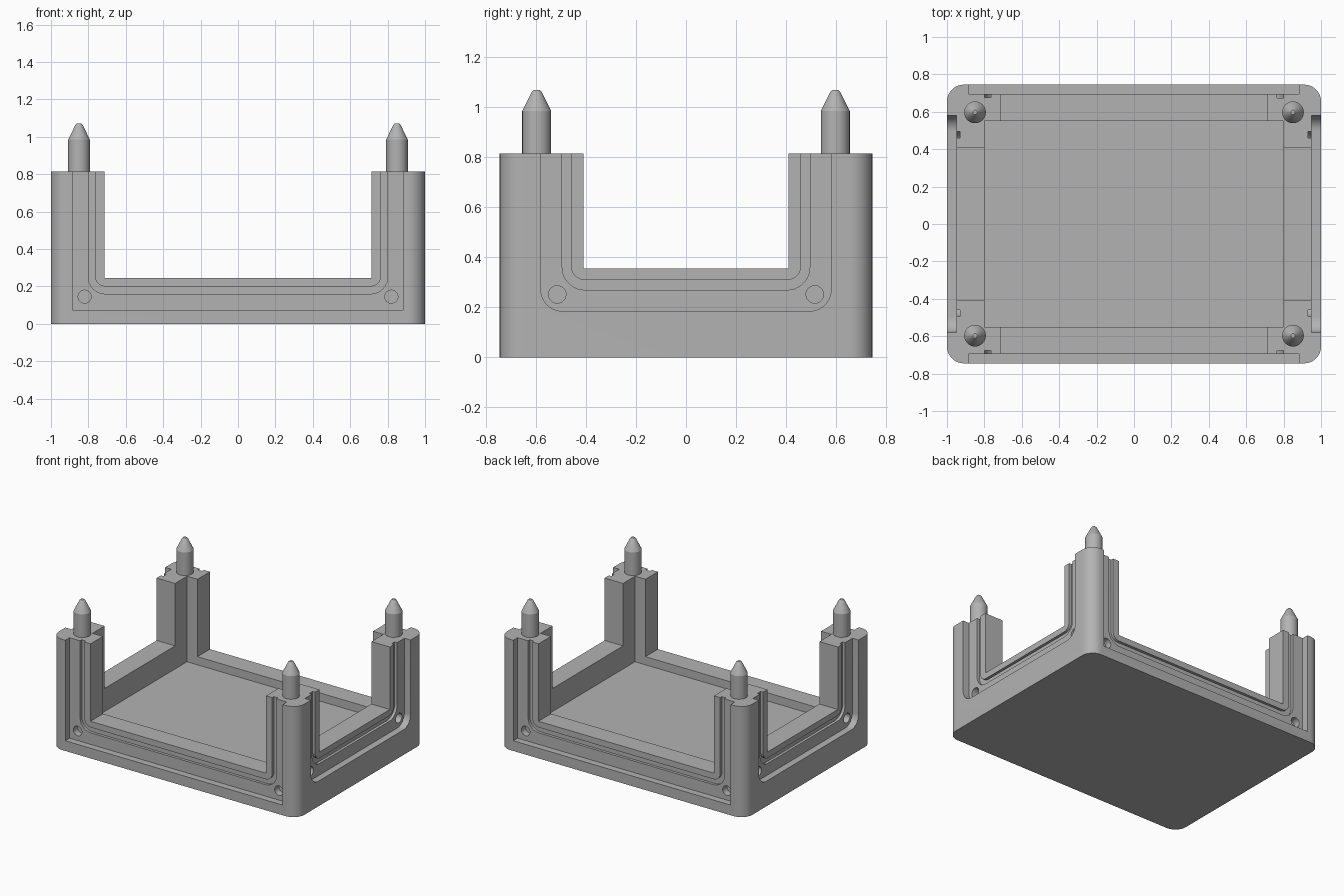
import bpy, bmesh, math
from mathutils import Matrix

if "Cube" in bpy.data.objects:
    bpy.data.objects.remove(bpy.data.objects["Cube"])

HX, HY, TOP = 1.0, 0.745, 0.815   # half length, half width, post height

grey = bpy.data.materials.new("light grey")
grey.diffuse_color = (0.45, 0.45, 0.45, 1)
grey.use_nodes = True
grey.node_tree.nodes["Principled BSDF"].inputs["Base Color"].default_value = grey.diffuse_color


def prism(name, pts, depth, matrix=Matrix()):
    """Extrude a 2D outline by depth along local z, then place it."""
    bm = bmesh.new()
    face = bm.faces.new([bm.verts.new((x, y, 0)) for x, y in pts])
    ext = bmesh.ops.extrude_face_region(bm, geom=[face])["geom"]
    bmesh.ops.translate(bm, vec=(0, 0, depth),
                        verts=[v for v in ext if isinstance(v, bmesh.types.BMVert)])
    bmesh.ops.transform(bm, matrix=matrix, verts=bm.verts)
    bmesh.ops.recalc_face_normals(bm, faces=bm.faces)
    me = bpy.data.meshes.new(name)
    bm.to_mesh(me)
    bm.free()
    me.materials.append(grey)
    ob = bpy.data.objects.new(name, me)
    bpy.context.collection.objects.link(ob)
    return ob


def arc(cx, cy, r, start, end, n=10):
    return [(cx + r * math.cos(math.radians(start + (end - start) * i / n)),
             cy + r * math.sin(math.radians(start + (end - start) * i / n)))
            for i in range(n + 1)]


def rect(hx, z0, z1):
    return [(-hx, z0), (hx, z0), (hx, z1), (-hx, z1)]


def u_path(w, z, r, top=1.0):
    """Open U line with rounded lower corners, left top to right top."""
    if r == 0:
        return [(-w, top), (-w, z), (w, z), (w, top)]
    return ([(-w, top)] + arc(-w + r, z + r, r, 180, 270)
            + arc(w - r, z + r, r, 270, 360) + [(w, top)])


def activate(ob):
    bpy.ops.object.select_all(action='DESELECT')
    ob.select_set(True)
    bpy.context.view_layer.objects.active = ob


def cut(ob, cutter):
    activate(ob)
    mod = ob.modifiers.new("cut", 'BOOLEAN')
    mod.operation, mod.solver, mod.object = 'DIFFERENCE', 'EXACT', cutter
    bpy.ops.object.modifier_apply(modifier=mod.name)
    bpy.data.objects.remove(cutter)


# Base block with rounded vertical corners
R = 0.09
outline = (arc(HX - R, HY - R, R, 0, 90) + arc(-HX + R, HY - R, R, 90, 180)
           + arc(-HX + R, -HY + R, R, 180, 270) + arc(HX - R, -HY + R, R, 270, 360))
base = prism("base_frame", outline, TOP)

# Inner cavity
cut(base, prism("cavity", rect(0.8, -0.55, 0.55), 1.0, Matrix.Translation((0, 0, 0.185))))

# Each wall: distance, turns, window, recess, groove outer, groove inner, hole
long_wall = (HY, (0, 180), (0.715, 0.245), (0.885, 0.075, 0),
             (0.8, 0.16, 0.09), (0.765, 0.20, 0.055), (0.82, 0.145))
short_wall = (HX, (90, 270), (0.41, 0.355), (0.58, 0.185, 0.085),
              (0.495, 0.27, 0.09), (0.46, 0.31, 0.055), (0.515, 0.252))

for dist, turns, window, recess, g_out, g_in, hole in (long_wall, short_wall):
    for turn in turns:
        def place(depth):
            # outline x runs along the wall, outline y is up, depth goes outward
            return (Matrix.Rotation(math.radians(turn), 4, 'Z')
                    @ Matrix.Translation((0, -dist + depth, 0))
                    @ Matrix.Rotation(math.radians(90), 4, 'X'))
        # Window opening, panel recess, seal groove, blind holes
        cut(base, prism("window", rect(window[0], window[1], 1.1), 0.6, place(0.5)))
        cut(base, prism("recess", u_path(*recess), 0.2, place(0.05)))
        cut(base, prism("groove", u_path(*g_out) + u_path(*g_in)[::-1], 0.1, place(0.07)))
        for s in (-1, 1):
            ring = arc(s * hole[0], hole[1], 0.035, 0, 345, 23)
            cut(base, prism("hole", ring, 0.15, place(0.1)))

activate(base)
bpy.ops.object.shade_smooth_by_angle(angle=math.radians(30))

# Pointed locating pegs on the four posts
PEG = [(0.058, TOP - 0.02), (0.058, 0.985), (0.02, 1.062), (0.012, 1.07)]
SEG = 32
for i, (sx, sy) in enumerate(((-1, -1), (1, -1), (1, 1), (-1, 1))):
    bm = bmesh.new()
    rings = [[bm.verts.new((r * math.cos(2 * math.pi * k / SEG),
                            r * math.sin(2 * math.pi * k / SEG), z))
              for k in range(SEG)] for r, z in PEG]
    for a, b in zip(rings, rings[1:]):
        for k in range(SEG):
            n = (k + 1) % SEG
            bm.faces.new((a[k], a[n], b[n], b[k]))
    bm.faces.new(rings[0][::-1])
    bm.faces.new(rings[-1])
    me = bpy.data.meshes.new("peg")
    bm.to_mesh(me)
    bm.free()
    me.materials.append(grey)
    peg = bpy.data.objects.new(f"peg_{i + 1}", me)
    peg.location = (sx * 0.85, sy * 0.597, 0)
    bpy.context.collection.objects.link(peg)
    activate(peg)
    bpy.ops.object.shade_smooth_by_angle(angle=math.radians(25))
